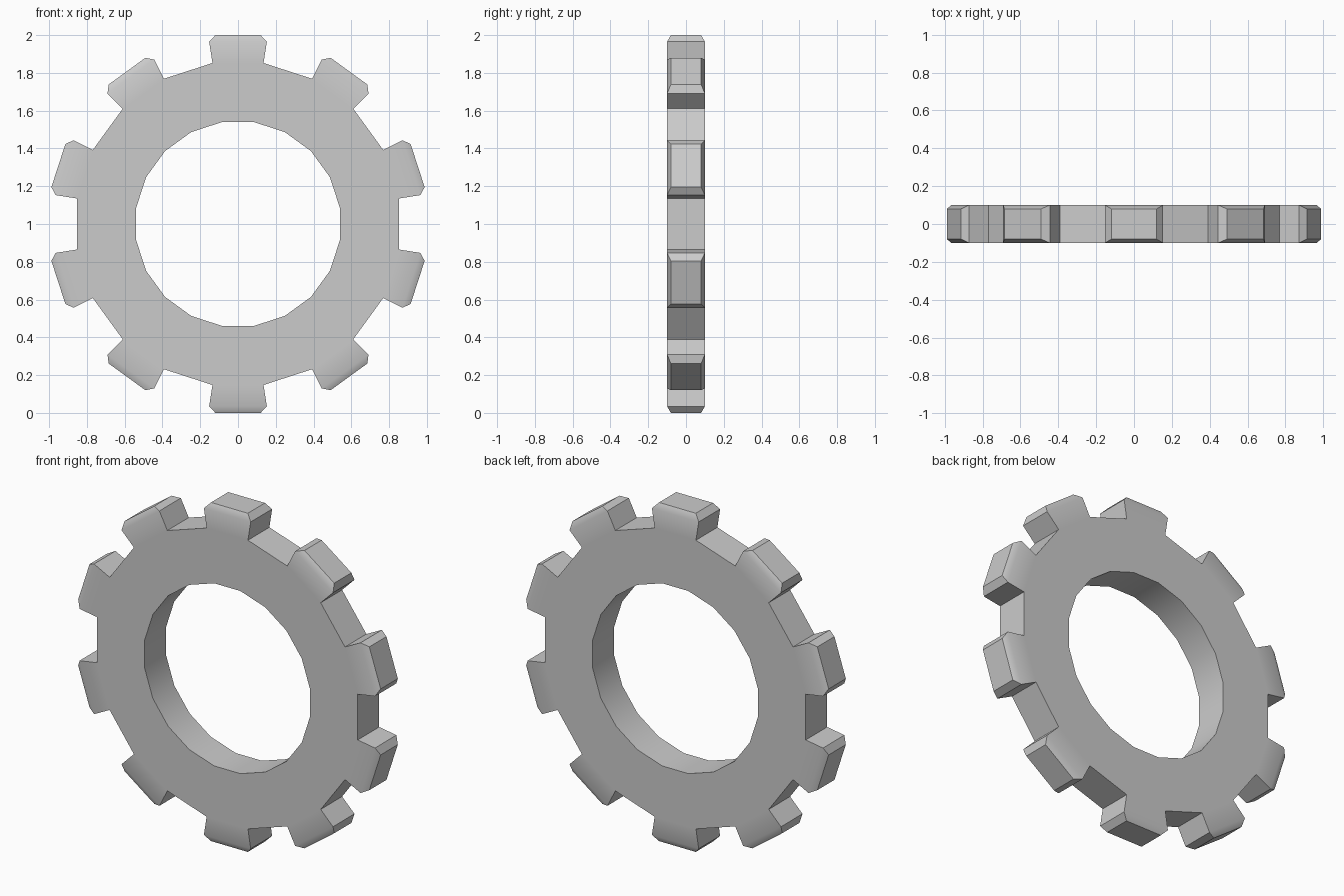
import bpy, bmesh
from math import sin, cos, radians
from mathutils import Matrix, Vector

if "Cube" in bpy.data.objects:
    bpy.data.objects.remove(bpy.data.objects["Cube"])

R_IN, R_ROOT, R_TOOTH, HALF = 0.546, 0.863, 0.977, 0.1
SECTORS = 20  # every second sector carries a tooth

bm = bmesh.new()


def ring_point(r, deg, y):
    return Vector((r * sin(radians(deg)), y, r * cos(radians(deg))))


def rect(rot, half_x, half_y, z):
    corners = [(-half_x, -half_y), (half_x, -half_y), (half_x, half_y), (-half_x, half_y)]
    return [bm.verts.new(rot @ Vector((x, y, z))) for x, y in corners]


def bridge(a, b):
    for i in range(4):
        j = (i + 1) % 4
        bm.faces.new((a[i], a[j], b[j], b[i]))


# Ring body with a faceted rim and bore
loops = []
for k in range(SECTORS):
    a = k * 18 - 9
    loops.append([bm.verts.new(ring_point(r, a, y)) for r, y in
                  ((R_IN, -HALF), (R_ROOT, -HALF), (R_ROOT, HALF), (R_IN, HALF))])
for k in range(SECTORS):
    a, b = loops[k], loops[(k + 1) % SECTORS]
    for i in range(4):
        if i == 1 and k % 2 == 0:
            continue  # a tooth grows out of this gap
        j = (i + 1) % 4
        bm.faces.new((a[i], a[j], b[j], b[i]))

# Ten teeth: flared sides, then a chamfered tip
for k in range(0, SECTORS, 2):
    a, b = loops[k], loops[(k + 1) % SECTORS]
    rot = Matrix.Rotation(radians(18 * k), 3, 'Y')
    root = [a[1], b[1], b[2], a[2]]
    shoulder = rect(rot, R_TOOTH * sin(radians(9)), HALF, R_TOOTH * cos(radians(9)))
    tip = rect(rot, 0.12, 0.08, 1.0)
    bridge(root, shoulder)
    bridge(shoulder, tip)
    bm.faces.new(tip)

bmesh.ops.recalc_face_normals(bm, faces=bm.faces)
bmesh.ops.translate(bm, verts=bm.verts, vec=(0, 0, 1))

mesh = bpy.data.meshes.new("gear_ring")
bm.to_mesh(mesh)
bm.free()
gear = bpy.data.objects.new("gear_ring", mesh)
bpy.context.collection.objects.link(gear)
bpy.context.view_layer.objects.active = gear
gear.select_set(True)
bpy.ops.object.shade_smooth_by_angle(angle=radians(35))
